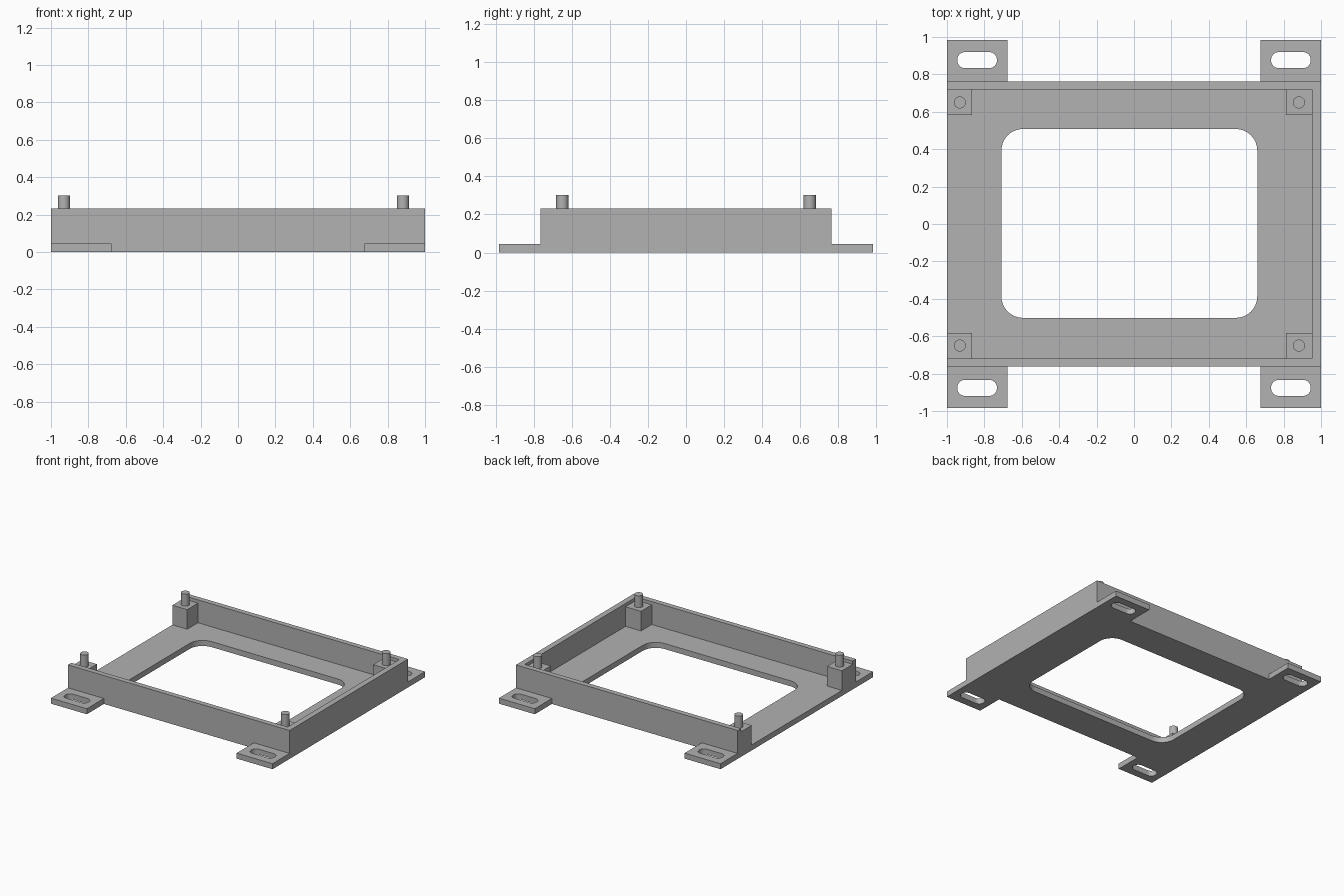
import bpy
import math

cube = bpy.data.objects.get("Cube")
if cube:
    bpy.data.objects.remove(cube, do_unlink=True)

FLOOR, POST_TOP, WALL_TOP, PIN_TOP = 0.045, 0.205, 0.232, 0.302
WALL_Y, INNER_Y, INNER_X = 0.763, 0.72, 0.953
TAB_X, TAB_Y = 0.676, 0.983

grey = bpy.data.materials.new("plain grey")
grey.use_nodes = True
colour = (0.445, 0.445, 0.445, 1)
grey.diffuse_color = colour
grey.node_tree.nodes["Principled BSDF"].inputs["Base Color"].default_value = colour


def rounded_rect(cx, cy, hx, hy, r, steps=8):
    """Outline of a rectangle with rounded corners."""
    pts = []
    for k, (sx, sy) in enumerate([(1, 1), (-1, 1), (-1, -1), (1, -1)]):
        for i in range(steps + 1):
            a = math.pi / 2 * (k + i / steps)
            pts.append((cx + sx * (hx - r) + r * math.cos(a),
                        cy + sy * (hy - r) + r * math.sin(a)))
    return pts


def extrude(name, outlines, z0, z1):
    """Solid from a closed outline, followed by any hole outlines."""
    curve = bpy.data.curves.new(name, "CURVE")
    curve.dimensions = "2D"
    curve.fill_mode = "BOTH"
    curve.extrude = (z1 - z0) / 2
    for pts in outlines:
        spline = curve.splines.new("POLY")
        spline.points.add(len(pts) - 1)
        for p, (x, y) in zip(spline.points, pts):
            p.co = (x, y, 0, 1)
        spline.use_cyclic_u = True
    obj = bpy.data.objects.new(name, curve)
    bpy.context.collection.objects.link(obj)
    obj.location.z = (z0 + z1) / 2
    bpy.ops.object.select_all(action="DESELECT")
    obj.select_set(True)
    bpy.context.view_layer.objects.active = obj
    bpy.ops.object.convert(target="MESH")
    obj = bpy.context.object
    obj.name = name
    obj.data.materials.clear()
    obj.data.materials.append(grey)
    bpy.ops.object.shade_smooth_by_angle(angle=math.radians(30))
    return obj


# Base plate with four slotted mounting tabs and a large window
half = [(1, WALL_Y), (1, TAB_Y), (TAB_X, TAB_Y), (TAB_X, WALL_Y)]
back = half + [(-x, y) for x, y in reversed(half)]
plate = back + [(x, -y) for x, y in reversed(back)]
window = rounded_rect(-0.025, 0.003, 0.684, 0.505, 0.115)
slots = [rounded_rect(sx * 0.839, sy * 0.876, 0.106, 0.043, 0.041)
         for sx in (-1, 1) for sy in (-1, 1)]
extrude("base_plate", [plate, window] + slots, 0, FLOOR)

# Three-sided wall, open on the right side
wall = [(-1, -WALL_Y), (1, -WALL_Y), (1, WALL_Y), (-1, WALL_Y),
        (-1, INNER_Y), (INNER_X, INNER_Y), (INNER_X, -INNER_Y), (-1, -INNER_Y)]
extrude("wall", [wall], FLOOR, WALL_TOP)

# Corner posts, each carrying a locating pin
for side, x0, x1, px in (("right", -1, -0.866, -0.931), ("left", 0.813, INNER_X, 0.882)):
    for end, s in (("front", -1), ("back", 1)):
        y0, y1 = sorted((s * 0.582, s * INNER_Y))
        extrude(f"{end}_{side}_post", [[(x0, y0), (x1, y0), (x1, y1), (x0, y1)]],
                FLOOR, POST_TOP)
        pin = rounded_rect(px, s * 0.65, 0.032, 0.032, 0.032)
        # drop the doubled points where the quarter arcs meet
        pin = [p for i, p in enumerate(pin) if i % 9 != 8]
        extrude(f"{end}_{side}_pin", [pin], POST_TOP, PIN_TOP)
